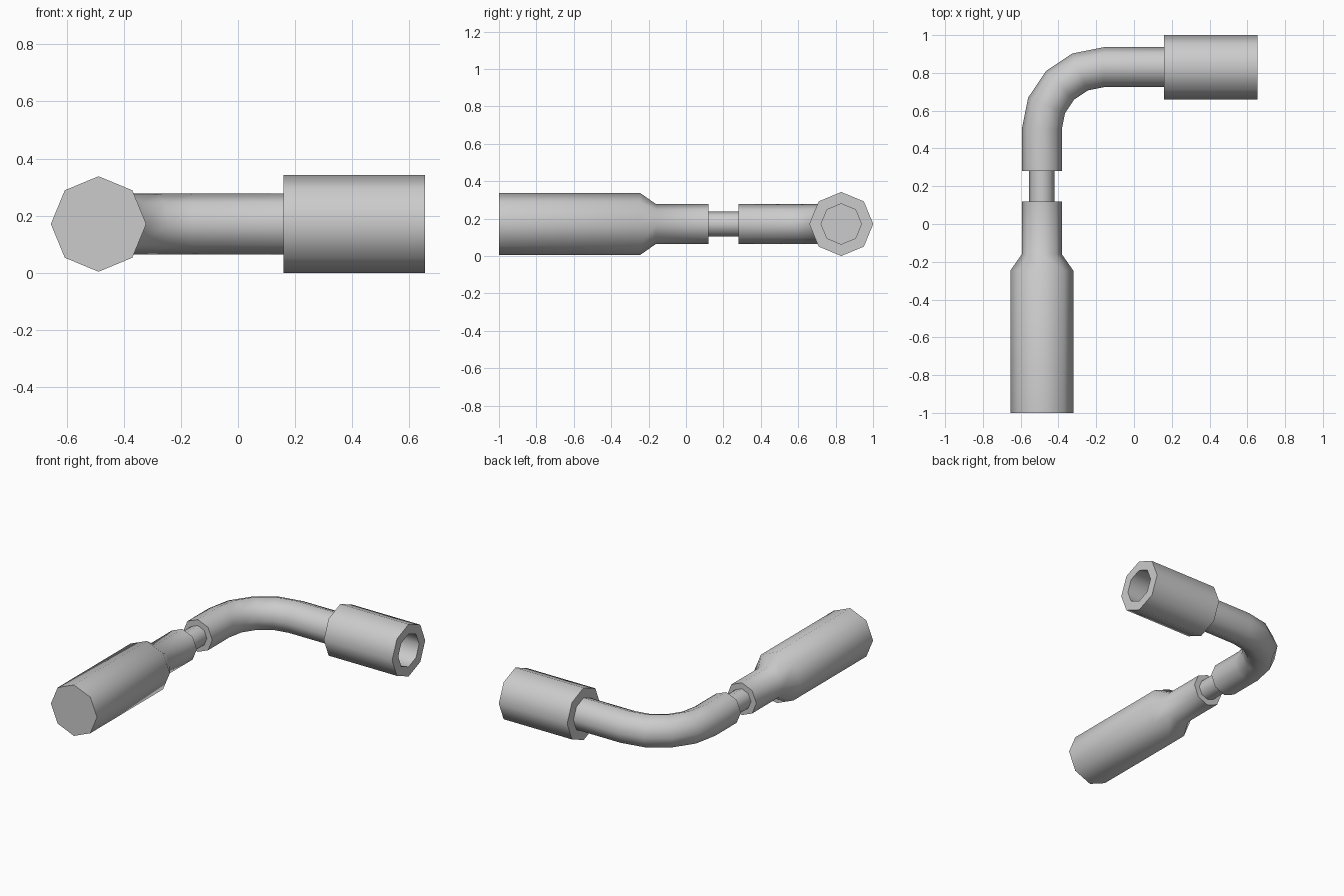
import bpy, bmesh
from math import sin, cos, pi, radians
from mathutils import Vector

if "Cube" in bpy.data.objects:
    bpy.data.objects.remove(bpy.data.objects["Cube"])

SIDES = 8
CX, CY, CZ = -0.488, 0.83, 0.171   # arm axis x, socket axis y, axis height
BEND = 0.328                       # bend radius


def sweep(name, stations, cap_start=False, cap_end=False):
    """Skin octagonal rings; each station is (x, y, heading from +y to +x, radius)."""
    bm = bmesh.new()
    rings = []
    for x, y, heading, r in stations:
        side = Vector((cos(heading), -sin(heading), 0))
        up = Vector((0, 0, 1))
        centre = Vector((x, y, CZ))
        rings.append([bm.verts.new(centre + r * (side * cos(a) + up * sin(a)))
                      for a in (2 * pi * i / SIDES for i in range(SIDES))])
    for a, b in zip(rings, rings[1:]):
        for i in range(SIDES):
            j = (i + 1) % SIDES
            bm.faces.new((a[i], b[i], b[j], a[j]))
    if cap_start:
        bm.faces.new(rings[0])
    if cap_end:
        bm.faces.new(rings[-1][::-1])
    mesh = bpy.data.meshes.new(name)
    bm.to_mesh(mesh)
    bm.free()
    obj = bpy.data.objects.new(name, mesh)
    bpy.context.collection.objects.link(obj)
    # smooth around the octagon, sharp at the end faces and steps
    bpy.ops.object.select_all(action='DESELECT')
    obj.select_set(True)
    bpy.context.view_layer.objects.active = obj
    bpy.ops.object.shade_smooth_by_angle(angle=radians(50))
    return obj


# Handle: thick grip, tapered shoulder, thin end stepping in to the neck
sweep("handle", [(CX, y, 0, r) for y, r in
                 ((-1.0, 0.167), (-0.247, 0.167), (-0.16, 0.106),
                  (0.12, 0.106), (0.12, 0.067))], cap_start=True)

# Neck: narrow pin between handle and bent shaft
sweep("neck", [(CX, 0.12, 0, 0.067), (CX, 0.28, 0, 0.067)])

# Bent shaft: straight, quarter-turn bend in four steps, straight to the socket
shaft = [(CX, 0.28, 0, 0.067), (CX, 0.28, 0, 0.106)]
for k in range(5):
    t = k * pi / 8
    shaft.append((CX + BEND * (1 - cos(t)), CY - BEND * (1 - sin(t)), t, 0.106))
shaft.append((0.16, CY, pi / 2, 0.106))
sweep("bent_shaft", shaft)

# Socket: thick sleeve with a blind octagonal hole in its open end
sweep("socket", [(x, CY, pi / 2, r) for x, r in
                 ((0.16, 0.106), (0.16, 0.171), (0.655, 0.171),
                  (0.655, 0.108), (0.26, 0.108))], cap_end=True)
